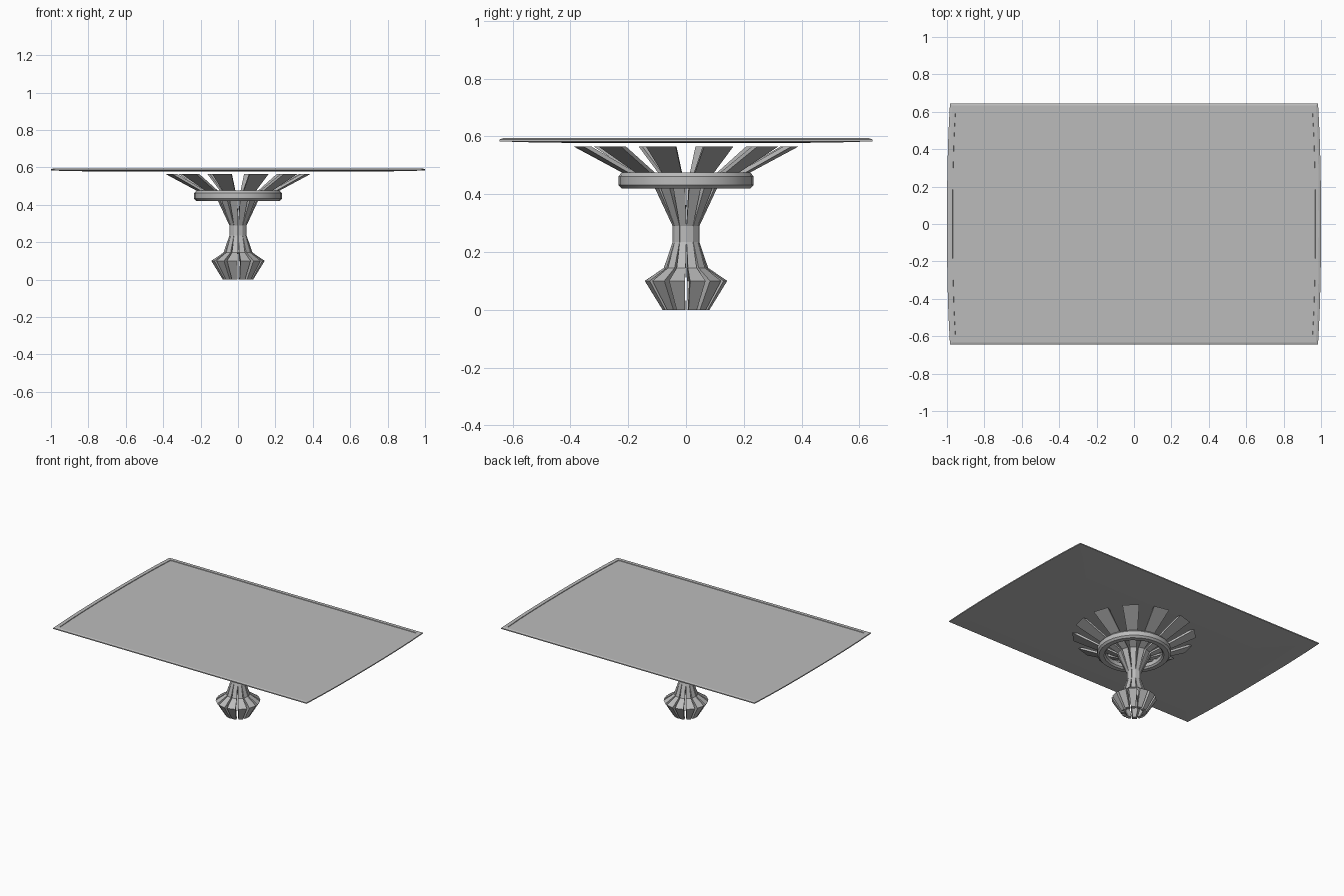
import bpy
import bmesh
from math import cos, sin, pi, radians

cube = bpy.data.objects.get("Cube")
if cube:
    bpy.data.objects.remove(cube, do_unlink=True)

grey = bpy.data.materials.new("plain grey")
grey.use_nodes = True
colour = (0.5, 0.5, 0.5, 1)
grey.diffuse_color = colour
grey.node_tree.nodes["Principled BSDF"].inputs["Base Color"].default_value = colour


def loft(name, loops, cyclic=False):
    """Bridge loops of equal length; cap the ends unless cyclic."""
    bm = bmesh.new()
    rows = [[bm.verts.new(p) for p in loop] for loop in loops]
    n = len(rows[0])
    pairs = list(zip(rows, rows[1:]))
    if cyclic:
        pairs.append((rows[-1], rows[0]))
    else:
        bm.faces.new(rows[0][::-1])
        bm.faces.new(rows[-1])
    for low, high in pairs:
        for i in range(n):
            j = (i + 1) % n
            bm.faces.new((low[i], low[j], high[j], high[i]))
    bmesh.ops.recalc_face_normals(bm, faces=bm.faces)
    mesh = bpy.data.meshes.new(name)
    bm.to_mesh(mesh)
    bm.free()
    mesh.materials.append(grey)
    obj = bpy.data.objects.new(name, mesh)
    bpy.context.collection.objects.link(obj)
    return obj


# Table top: bowed short ends, thin lip around a shallow recess, slight belly below
HALF_Y = 0.645
steps = [-1 + i / 4 for i in range(9)]
side = [(1 - 0.016 * abs(t) ** 2.5, t * HALF_Y) for t in steps]
outline = side + [(-x, -y) for x, y in side]


def top_loop(inset, z):
    return [(x * (1 - inset), y * (1 - inset / HALF_Y), z) for x, y in outline]


loft("table_top", [
    top_loop(0.3, 0.577),
    top_loop(0.1, 0.580),
    top_loop(0.0, 0.583),
    top_loop(0.0, 0.590),
    top_loop(0.012, 0.594),
    top_loop(0.030, 0.594),
    top_loop(0.031, 0.590),
])

# Pedestal slats: radius, height, width, radial depth
stations = [
    (0.080, 0.000, 0.030, 0.025),
    (0.140, 0.100, 0.056, 0.035),
    (0.075, 0.145, 0.032, 0.025),
    (0.045, 0.235, 0.023, 0.015),
    (0.045, 0.290, 0.023, 0.015),
    (0.105, 0.420, 0.042, 0.025),
    (0.225, 0.478, 0.070, 0.030),
    (0.387, 0.565, 0.106, 0.030),
]
slat_loops = []
for r, z, w, d in stations:
    inner = w * (r - d) / r
    slat_loops.append([(r, -w / 2, z), (r, w / 2, z),
                       (r - d, inner / 2, z), (r - d, -inner / 2, z)])

COUNT = 12
slat = loft("pedestal_slat", slat_loops)
for k in range(COUNT):
    part = slat
    if k:
        part = bpy.data.objects.new("pedestal_slat", slat.data)
        bpy.context.collection.objects.link(part)
    part.rotation_euler.z = radians(17) + k * 2 * pi / COUNT

# Support ring with bevelled corners
section = [(0.180, 0.430), (0.190, 0.420), (0.222, 0.420), (0.234, 0.432),
           (0.234, 0.462), (0.222, 0.476), (0.190, 0.476), (0.180, 0.466)]
SIDES = 24
ring = loft("support_ring", [
    [(r * cos(a), r * sin(a), z) for r, z in section]
    for a in (2 * pi * i / SIDES for i in range(SIDES))
], cyclic=True)
bpy.ops.object.select_all(action="DESELECT")
ring.select_set(True)
bpy.context.view_layer.objects.active = ring
bpy.ops.object.shade_smooth_by_angle(angle=radians(30))
